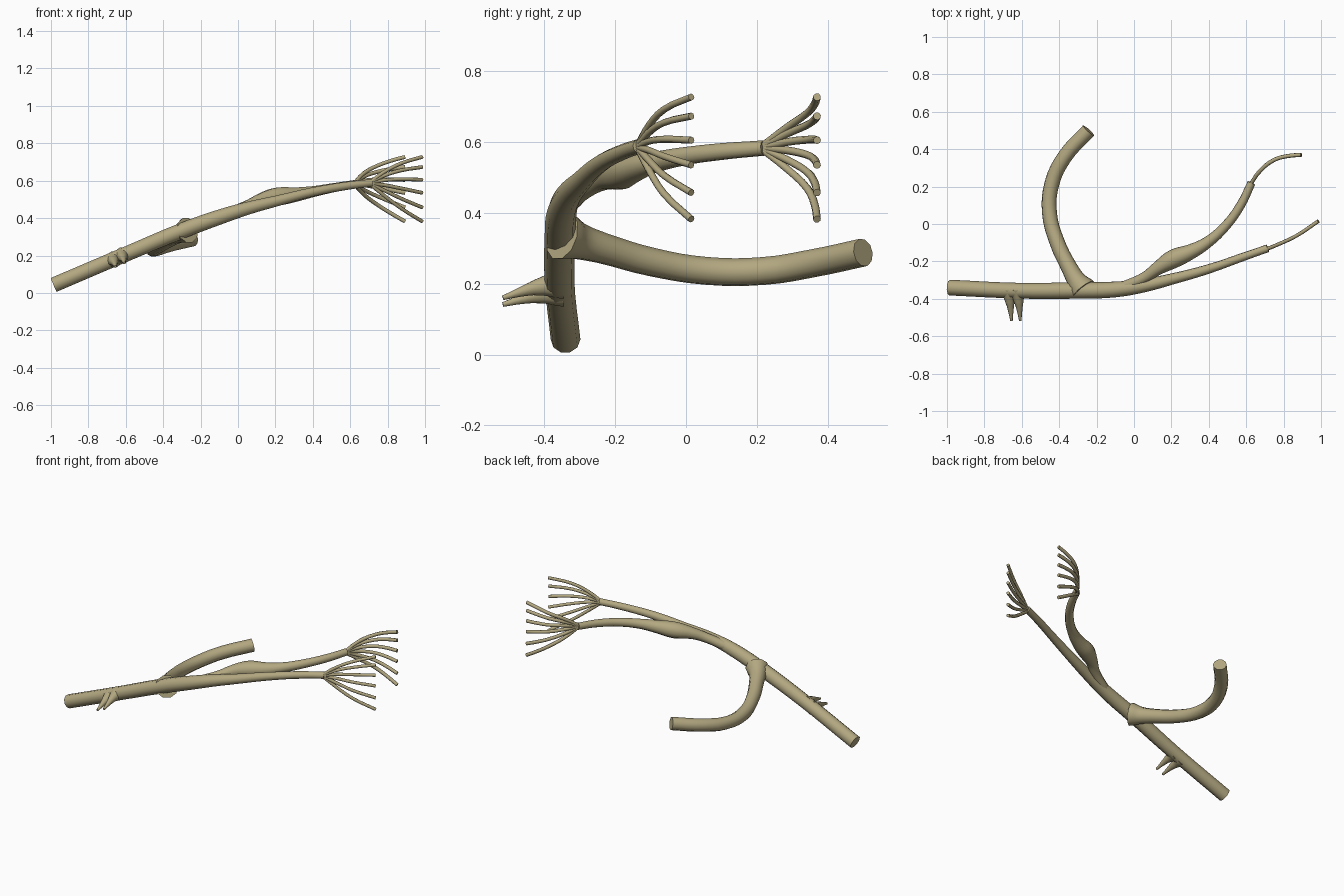
import bpy
from math import radians

default = bpy.data.objects.get("Cube")
if default:
    bpy.data.objects.remove(default, do_unlink=True)

bark = bpy.data.materials.new("pale_brown_bark")
bark.use_nodes = True
colour = (0.45, 0.39, 0.22, 1)
bark.diffuse_color = colour
bark.node_tree.nodes["Principled BSDF"].inputs["Base Color"].default_value = colour


def tube(name, points, sides_level=3, steps=4):
    """Sweep a tapered round tube through points given as (x, y, z, radius)."""
    curve = bpy.data.curves.new(name, "CURVE")
    curve.dimensions = "3D"
    curve.bevel_depth = 1
    curve.bevel_resolution = sides_level
    curve.use_fill_caps = True
    curve.resolution_u = steps
    spline = curve.splines.new("BEZIER")
    spline.radius_interpolation = "CARDINAL"
    spline.bezier_points.add(len(points) - 1)
    for bp, (x, y, z, r) in zip(spline.bezier_points, points):
        bp.co = (x, y, z)
        bp.radius = r
        bp.handle_left_type = bp.handle_right_type = "AUTO"
    obj = bpy.data.objects.new(name, curve)
    bpy.context.collection.objects.link(obj)
    bpy.ops.object.select_all(action="DESELECT")
    obj.select_set(True)
    bpy.context.view_layer.objects.active = obj
    bpy.ops.object.convert(target="MESH")
    obj = bpy.context.object
    obj.data.materials.clear()
    obj.data.materials.append(bark)
    bpy.ops.object.shade_smooth_by_angle(angle=radians(50))
    return obj


# Main stem, rising and tapering to the left
tube("main_stem", [
    (-0.985, -0.34, 0.043, 0.042), (-0.6, -0.357, 0.207, 0.042),
    (-0.3, -0.355, 0.332, 0.044), (-0.1, -0.35, 0.405, 0.042),
    (0.05, -0.33, 0.452, 0.036), (0.2, -0.295, 0.49, 0.03),
    (0.4, -0.24, 0.54, 0.025), (0.6, -0.17, 0.575, 0.022),
    (0.715, -0.13, 0.588, 0.021)])

# Side branch with a swelling near its base
tube("swollen_branch", [
    (-0.05, -0.335, 0.425, 0.03), (0.06, -0.285, 0.47, 0.03),
    (0.13, -0.235, 0.5, 0.037), (0.21, -0.187, 0.515, 0.05),
    (0.3, -0.15, 0.525, 0.041), (0.39, -0.1, 0.54, 0.031),
    (0.49, -0.01, 0.559, 0.026), (0.57, 0.1, 0.573, 0.024),
    (0.628, 0.22, 0.583, 0.022)])

# Thick branch curling to the back
tube("curled_branch", [
    (-0.27, -0.35, 0.335, 0.07), (-0.305, -0.305, 0.32, 0.053),
    (-0.345, -0.235, 0.3, 0.044), (-0.41, -0.1, 0.262, 0.041),
    (-0.452, 0.06, 0.236, 0.04), (-0.438, 0.22, 0.236, 0.04),
    (-0.37, 0.36, 0.258, 0.04), (-0.243, 0.5, 0.288, 0.04)])

# Two short thorns at the front of the stem
for name, x, z, tip_z in (("right_thorn", -0.665, 0.178, 0.141),
                          ("left_thorn", -0.618, 0.2, 0.16)):
    tube(name, [(x, -0.35, z, 0.045), (x, -0.395, z - 0.006, 0.031),
                (x + 0.004, -0.435, z - 0.014, 0.02),
                (x + 0.01, -0.517, tip_z, 0.007)])

# Fans of twigs: (x, y, height share, radius) along each twig
tip_heights = (0.727, 0.673, 0.605, 0.535, 0.457, 0.382)
fans = {
    "stem_twig": (0.586, [(0.7, -0.138, 0, 0.01), (0.78, -0.105, 0.36, 0.01),
                          (0.87, -0.062, 0.69, 0.01), (0.985, 0.015, 1, 0.01)]),
    "branch_twig": (0.584, [(0.62, 0.208, 0, 0.01), (0.675, 0.285, 0.34, 0.011),
                            (0.75, 0.343, 0.62, 0.011), (0.82, 0.363, 0.82, 0.011),
                            (0.893, 0.37, 1, 0.011)]),
}
for name, (root_z, path) in fans.items():
    for i, tip in enumerate(tip_heights):
        # Twigs arch upward slightly before reaching their tips
        tube(f"{name}_{i + 1}",
             [(x, y, root_z + (tip - root_z) * t + 0.04 * t * (1 - t), r)
              for x, y, t, r in path], 2, 3)
